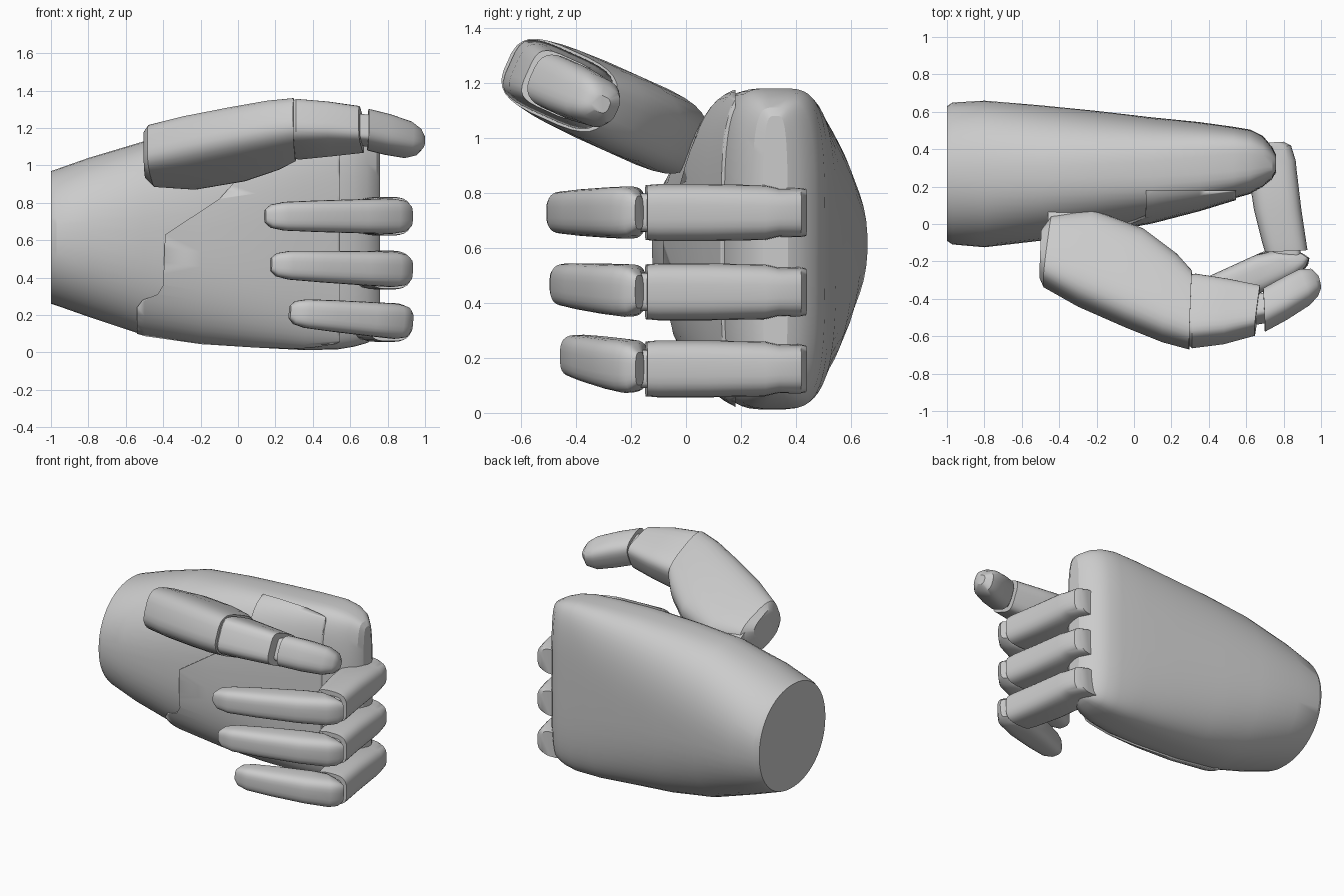
import bpy, bmesh
from math import cos, sin, pi, copysign, radians
from mathutils import Vector

if "Cube" in bpy.data.objects:
    bpy.data.objects.remove(bpy.data.objects["Cube"])

grey = bpy.data.materials.new("plain_grey")
grey.use_nodes = True
colour = (0.6, 0.6, 0.6, 1)
grey.diffuse_color = colour
grey.node_tree.nodes["Principled BSDF"].inputs["Base Color"].default_value = colour


def finish(name, bm, angle=35):
    bmesh.ops.recalc_face_normals(bm, faces=bm.faces)
    mesh = bpy.data.meshes.new(name)
    bm.to_mesh(mesh)
    bm.free()
    mesh.materials.append(grey)
    obj = bpy.data.objects.new(name, mesh)
    bpy.context.collection.objects.link(obj)
    bpy.ops.object.select_all(action='DESELECT')
    obj.select_set(True)
    bpy.context.view_layer.objects.active = obj
    bpy.ops.object.shade_smooth_by_angle(angle=radians(angle))
    return obj


def loft(name, sections, count=32, angle=35):
    """Skin rounded-box rings given as (centre, side vector, up vector, power)."""
    bm = bmesh.new()
    rings = []
    for centre, side, up, power in sections:
        ring = []
        for i in range(count):
            t = 2 * pi * (i + 0.5) / count
            c, s = cos(t), sin(t)
            u = copysign(abs(c) ** (2 / power), c)
            v = copysign(abs(s) ** (2 / power), s)
            ring.append(bm.verts.new(centre + side * u + up * v))
        rings.append(ring)
    for a, b in zip(rings, rings[1:]):
        for i in range(count):
            j = (i + 1) % count
            bm.faces.new((a[i], a[j], b[j], b[i]))
    bm.faces.new(rings[0])
    bm.faces.new(rings[-1])
    return finish(name, bm, angle)


def digit(name, pairs, base, kx=0.0, ky=0.0, power=3.2):
    """Loft between two outline edges lying on the plane z = base + kx*x + ky*y."""
    normal = Vector((-kx, -ky, 1)).normalized()
    sections = []
    for ax, ay, bx, by, thick in pairs:
        a = Vector((ax, ay, base + kx * ax + ky * ay))
        b = Vector((bx, by, base + kx * bx + ky * by))
        sections.append(((a + b) / 2, (b - a) / 2, normal * thick, power))
    return loft(name, sections, 28)


# Palm: x, front y, back y, low z, high z, squareness
PALM = [
    (-1.0, -.09, .63, .26, .97, 2.1),
    (-.97, -.11, .65, .25, .98, 2.1),
    (-.8, -.125, .66, .19, 1.04, 2.2),
    (-.5, -.09, .635, .09, 1.13, 2.35),
    (-.2, -.04, .605, .045, 1.16, 2.6),
    (.1, .015, .57, .025, 1.175, 3.0),
    (.35, .08, .545, .012, 1.18, 3.5),
    (.53, .135, .52, .015, 1.18, 4.0),
    (.62, .16, .505, .03, 1.165, 4.0),
    (.69, .2, .47, .05, 1.14, 4.0),
    (.74, .24, .41, .08, 1.11, 4.0),
    (.76, .28, .37, .11, 1.08, 4.0),
]


def palm(name, grow=0.0):
    sections = []
    for x, y0, y1, z0, z1, power in PALM:
        sections.append((Vector((x, (y0 + y1) / 2, (z0 + z1) / 2)),
                         Vector((0, (y1 - y0) / 2 + grow, 0)),
                         Vector((0, 0, (z1 - z0) / 2 + grow)), power))
    return loft(name, sections, 56, 25)


palm("palm")

# Raised palm plate: a slightly larger palm trimmed to an outline
plate = palm("palm_plate", 0.012)
OUTLINE = [(-.54, -.1), (-.54, .24), (-.51, .28), (-.43, .31), (-.4, .36),
           (-.39, .63), (-.1, .82), (.06, 1.0), (.07, 1.3), (.545, 1.3), (.545, -.1)]
bm = bmesh.new()
face = bm.faces.new([bm.verts.new((x, -.5, z)) for x, z in OUTLINE])
grown = bmesh.ops.extrude_face_region(bm, geom=[face])
moved = [v for v in grown["geom"] if isinstance(v, bmesh.types.BMVert)]
bmesh.ops.translate(bm, verts=moved, vec=(0, .68, 0))
cutter = finish("plate_cutter", bm)
cutter.hide_render = True
bpy.context.view_layer.objects.active = plate
trim = plate.modifiers.new("trim", 'BOOLEAN')
trim.operation = 'INTERSECT'
trim.solver = 'EXACT'
trim.object = cutter
bpy.ops.object.modifier_apply(modifier=trim.name)
bpy.data.objects.remove(cutter)

# Fingers: each has a straight link, a joint and a folded end
LINK = [
    (.62, .43, .80, .44, .085), (.62, .40, .84, .42, .09),
    (.61, .33, .865, .34, .088), (.61, .28, .87, .29, .1),
    (.64, .08, .895, .08, .104), (.685, -.1, .922, -.1, .104),
    (.70, -.15, .928, -.14, .1),
]
JOINT = [(.73, -.11, .89, -.11, .07), (.76, -.24, .89, -.22, .07)]
FOLD = [
    (.935, -.185, .89, -.155, .06), (.92, -.225, .82, -.155, .085),
    (.87, -.275, .74, -.145, .095), (.70, -.36, .65, -.165, .092),
    (.45, -.45, .42, -.27, .085), (.27, -.505, .23, -.365, .077),
    (.19, -.508, .165, -.405, .062), (.15, -.49, .14, -.44, .035),
]
PIVOT_X, PIVOT_Y = .92, -.16
for label, height, size, tilt in (("upper", .728, 1.0, 0.0),
                                  ("middle", .44, .96, .04),
                                  ("lower", .16, .83, .085)):
    digit(label + "_finger_link", LINK, height)
    digit(label + "_finger_joint", JOINT, height, power=5)
    fold = []
    for ax, ay, bx, by, thick in FOLD:
        # shorten lengthwise only, so the width stays the same
        shift_x = (1 - size) * (PIVOT_X - (ax + bx) / 2)
        shift_y = (1 - size) * (PIVOT_Y - (ay + by) / 2)
        fold.append((ax + shift_x, ay + shift_y, bx + shift_x, by + shift_y, thick))
    digit(label + "_finger_end", fold, height + tilt * PIVOT_X, kx=-tilt)

# Thumb: three links lying on one tilted plane, with a narrow joint and a mount
THUMB = {
    "thumb_base": (3.2, [
        (-.505, -.27, -.495, -.05, .11), (-.485, -.315, -.44, .02, .14),
        (-.3, -.42, -.22, .055, .15), (-.05, -.53, .05, -.045, .15),
        (.15, -.61, .23, -.18, .145), (.295, -.65, .31, -.27, .135)]),
    "thumb_middle": (4, [
        (.2, -.55, .24, -.3, .1), (.31, -.64, .33, -.29, .125),
        (.48, -.62, .5, -.315, .115), (.645, -.575, .675, -.35, .105)]),
    "thumb_joint": (5, [
        (.6, -.53, .62, -.40, .075), (.75, -.5, .74, -.38, .075)]),
    "thumb_tip": (3, [
        (.70, -.56, .69, -.36, .1), (.82, -.495, .78, -.31, .1),
        (.94, -.42, .88, -.257, .09), (.985, -.375, .945, -.25, .065),
        (1.0, -.34, .985, -.28, .03)]),
    "thumb_mount": (4, [
        (-.46, -.12, -.46, .12, .1), (-.2, -.12, -.2, .14, .1)]),
}
for name, (power, pairs) in THUMB.items():
    digit(name, pairs, .984, ky=-.45, power=power)
